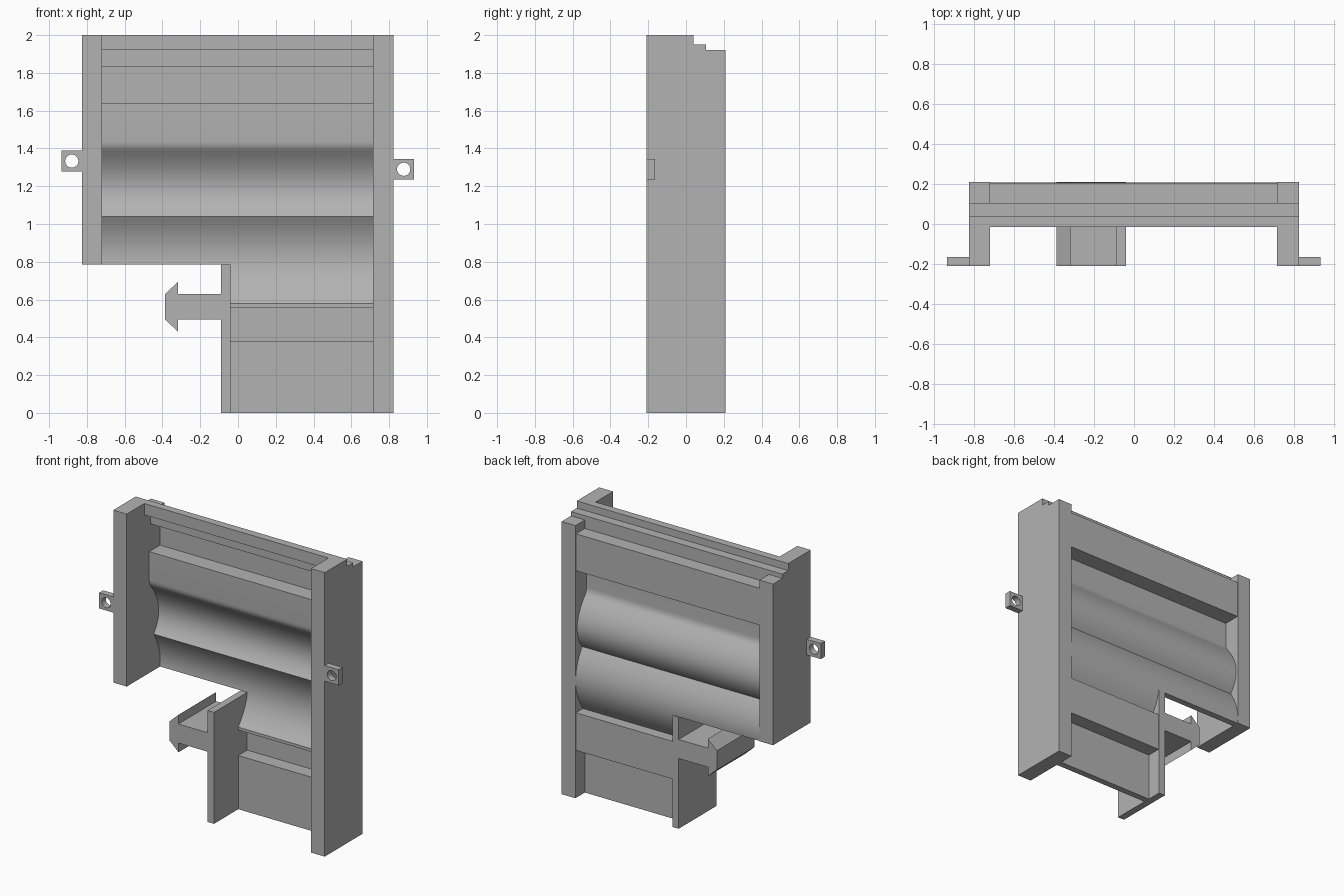
import bpy, bmesh, math
from mathutils import Vector

cube = bpy.data.objects.get("Cube")
if cube:
    bpy.data.objects.remove(cube, do_unlink=True)

grey = bpy.data.materials.new("plain_grey")
grey.use_nodes = True
COLOUR = (0.45, 0.45, 0.45, 1)
grey.diffuse_color = COLOUR
grey.node_tree.nodes["Principled BSDF"].inputs["Base Color"].default_value = COLOUR


def extrude(name, outline, axis, start, end):
    """Prism from a 2D outline: (y, z) along X or (x, z) along Y."""
    def place(p, t):
        return (t, p[0], p[1]) if axis == "X" else (p[0], t, p[1])
    bm = bmesh.new()
    face = bm.faces.new([bm.verts.new(place(p, start)) for p in outline])
    moved = bmesh.ops.extrude_face_region(bm, geom=[face])["geom"]
    shift = Vector(place((0, 0), end - start))
    bmesh.ops.translate(bm, vec=shift, verts=[g for g in moved if isinstance(g, bmesh.types.BMVert)])
    bmesh.ops.recalc_face_normals(bm, faces=bm.faces)
    mesh = bpy.data.meshes.new(name)
    bm.to_mesh(mesh)
    bm.free()
    mesh.materials.append(grey)
    obj = bpy.data.objects.new(name, mesh)
    bpy.context.collection.objects.link(obj)
    return obj


def rect(a0, a1, b0, b1):
    return [(a0, b0), (a1, b0), (a1, b1), (a0, b1)]


def activate(obj):
    bpy.ops.object.select_all(action="DESELECT")
    obj.select_set(True)
    bpy.context.view_layer.objects.active = obj


def cut(obj, cutter):
    mod = obj.modifiers.new("cut", "BOOLEAN")
    mod.operation, mod.object, mod.solver = "DIFFERENCE", cutter, "EXACT"
    activate(obj)
    bpy.ops.object.modifier_apply(modifier=mod.name)
    bpy.data.objects.remove(cutter, do_unlink=True)


def smooth(obj):
    activate(obj)
    bpy.ops.object.shade_smooth_by_angle(angle=math.radians(30))


def bend(p0, p1, p2, steps):
    """Points on a quadratic curve, both ends included."""
    a, b, c = Vector(p0), Vector(p1), Vector(p2)
    return [tuple(a * (1 - t) ** 2 + b * 2 * t * (1 - t) + c * t * t)
            for t in (i / steps for i in range(steps + 1))]


FRONT, BACK = -0.21, 0.21
LEFT, RIGHT, POST, CUT_Z = 0.715, -0.72, -0.04, 0.785

# Side columns with a stepped top at the back
for name, x0, x1, z0 in (("left_column", LEFT, 0.823, 0), ("right_column", -0.825, RIGHT, CUT_Z)):
    extrude(name, [(FRONT, z0), (BACK, z0), (BACK, 1.92), (0.105, 1.92), (0.105, 1.95),
                   (0.04, 1.95), (0.04, 2), (FRONT, 2)], "X", x0, x1)

# Wall sheet: stepped cornice, two curved hollows, stepped base
shoulder = bend((0.04, 1.44), (0.04, 1.41), (0.06, 1.387), 4)
upper_hollow = bend((0.06, 1.387), (0.215, 1.2), (0.09, 1.04), 16)
lower_hollow = bend((0.09, 1.04), (0.25, 0.8), (0.06, 0.578), 18)
curve = shoulder + upper_hollow[1:] + lower_hollow[1:]
THICK = 0.045
front = [(-0.015, 2), (-0.015, 1.92), (0.055, 1.92), (0.055, 1.83), (0.16, 1.83), (0.16, 1.64),
         (0.04, 1.64)] + curve + [(0.06, 0.557), (0.16, 0.557), (0.16, 0.378), (0.06, 0.378), (0.06, 0)]
back = [(0.105, 0), (0.105, 0.335), (0.205, 0.335), (0.205, 0.6), (0.127, 0.6)]
back += [(y + THICK, z) for y, z in reversed(curve) if z > 0.61]
back += [(0.085, 1.6), (0.205, 1.6), (0.205, 1.86), (0.105, 1.86), (0.105, 1.95), (0.04, 1.95), (0.04, 2)]
wall = extrude("wall_sheet", front + back, "X", RIGHT, LEFT)
cut(wall, extrude("wall_cutter", rect(-1, POST - 0.025, -1, CUT_Z), "Y", -1, 1))
smooth(wall)

# Short post and its barbed clip, one outline through the full depth
MID, BAR, BARB = 0.562, 0.067, 0.132
extrude("post_with_clip", [
    (POST, 0), (POST, CUT_Z), (-0.09, CUT_Z), (-0.09, MID + BAR), (-0.317, MID + BAR),
    (-0.317, MID + BARB), (-0.387, MID + BAR), (-0.387, MID - BAR), (-0.317, MID - BARB),
    (-0.317, MID - BAR), (-0.09, MID - BAR), (-0.09, 0)], "Y", FRONT, BACK)

# Mounting tabs with round holes
for name, x0, x1, z in (("left_tab", 0.823, 0.931, 1.29), ("right_tab", -0.935, -0.825, 1.333)):
    tab = extrude(name, rect(x0, x1, z - 0.055, z + 0.055), "Y", FRONT, -0.165)
    centre = (x0 + x1) / 2
    ring = [(centre + 0.035 * math.cos(i * math.tau / 32), z + 0.035 * math.sin(i * math.tau / 32))
            for i in range(32)]
    cut(tab, extrude("hole_cutter", ring, "Y", -0.3, -0.1))
    smooth(tab)
